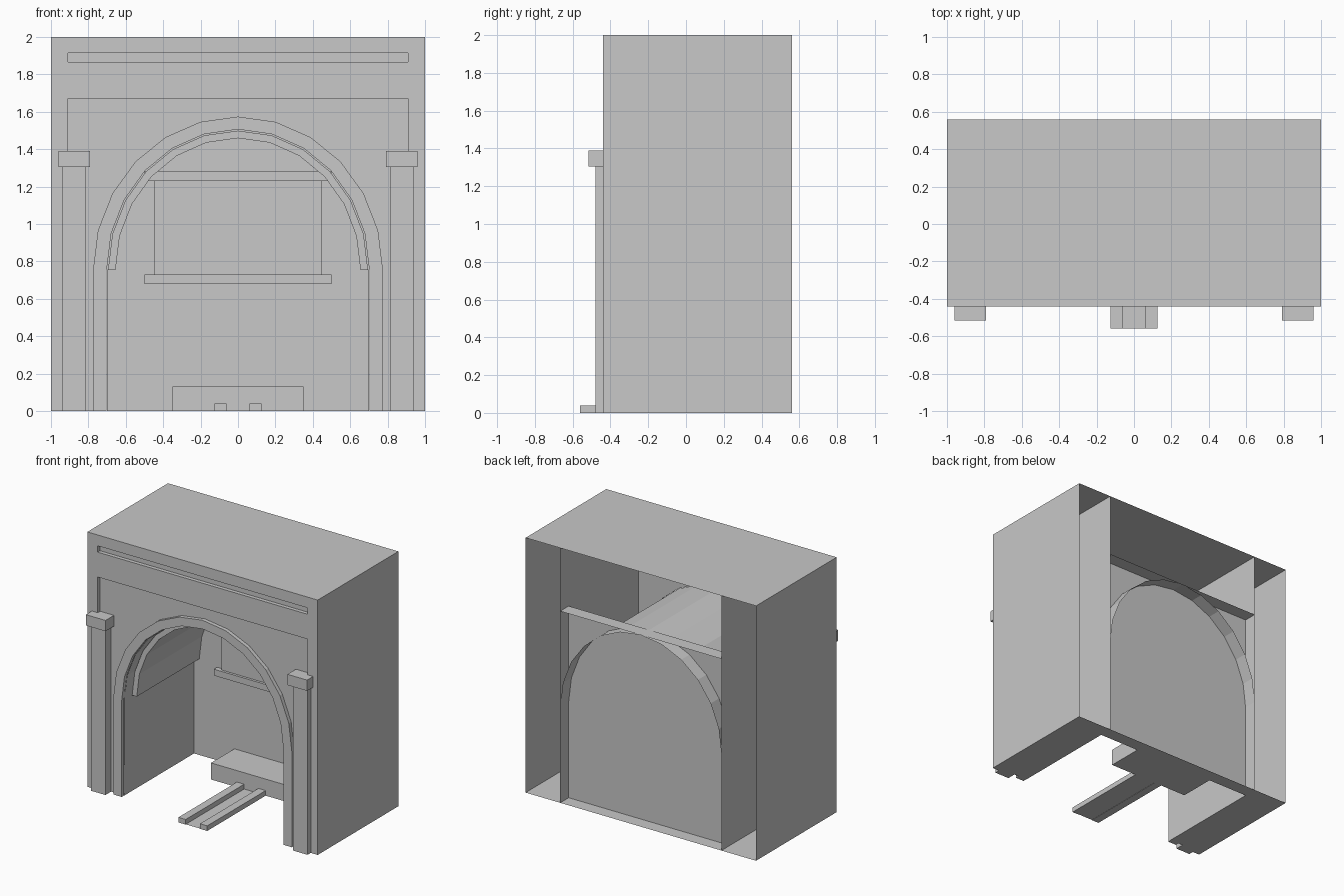
import bpy, bmesh, math

if "Cube" in bpy.data.objects:
    bpy.data.objects.remove(bpy.data.objects["Cube"])

stone = bpy.data.materials.new("stone_grey")
stone.diffuse_color = (0.58, 0.58, 0.58, 1)
stone.use_nodes = True
stone.node_tree.nodes["Principled BSDF"].inputs["Base Color"].default_value = stone.diffuse_color

FRONT, REC, BACK, END = -0.44, -0.41, 0.455, 0.56   # main depths
SPRING = 0.754                                      # height where arches start


def sheet(name, polys, mirror=False):
    """Object from separate polygons, optionally mirrored across x = 0."""
    bm = bmesh.new()
    for poly in polys:
        bm.faces.new([bm.verts.new(p) for p in poly])
        if mirror:
            bm.faces.new([bm.verts.new((-x, y, z)) for x, y, z in reversed(poly)])
    bmesh.ops.remove_doubles(bm, verts=bm.verts, dist=0.0001)
    me = bpy.data.meshes.new(name)
    bm.to_mesh(me)
    bm.free()
    me.materials.append(stone)
    ob = bpy.data.objects.new(name, me)
    bpy.context.collection.objects.link(ob)
    return ob


def box(name, x0, x1, y0, y1, z0, z1):
    a = [(x0, y0), (x1, y0), (x1, y1), (x0, y1)]
    polys = [[(x, y, z1) for x, y in a], [(x, y, z0) for x, y in reversed(a)]]
    for i in range(4):
        (p, q), (r, s) = a[i], a[(i + 1) % 4]
        polys.append([(p, q, z0), (r, s, z0), (r, s, z1), (p, q, z1)])
    return sheet(name, polys)


def rect_xz(x0, x1, z0, z1, y):
    return [(x0, y, z0), (x1, y, z0), (x1, y, z1), (x0, y, z1)]


def rect_yz(x, y0, y1, z0, z1):
    return [(x, y0, z0), (x, y1, z0), (x, y1, z1), (x, y0, z1)]


def rect_xy(x0, x1, y0, y1, z):
    return [(x0, y0, z), (x1, y0, z), (x1, y1, z), (x0, y1, z)]


def arch(a, b):
    """Faceted half ellipse from +x to -x, 12 segments."""
    return [(a * math.cos(math.pi * i / 12), SPRING + b * math.sin(math.pi * i / 12))
            for i in range(13)]


def strip(pts, y0, y1):
    return [[(p[0], y0, p[1]), (q[0], y0, q[1]), (q[0], y1, q[1]), (p[0], y1, p[1])]
            for p, q in zip(pts, pts[1:])]


def arch_band(name, outer, inner, y0, y1):
    """Solid band between two matching arch lines."""
    polys = strip(outer, y0, y1) + strip(inner[::-1], y0, y1)
    for i in range(len(outer) - 1):
        ring = [outer[i], inner[i], inner[i + 1], outer[i + 1]]
        polys.append([(x, y0, z) for x, z in ring])
        polys.append([(x, y1, z) for x, z in reversed(ring)])
    for k in (0, -1):
        polys += strip([outer[k], inner[k]], y0, y1)
    ob = sheet(name, polys)
    bm = bmesh.new()
    bm.from_mesh(ob.data)
    bmesh.ops.recalc_face_normals(bm, faces=bm.faces)
    bm.to_mesh(ob.data)
    bm.free()


# Outer shell, open at the back
sheet("roof", [rect_xy(-1, 1, FRONT, END, 2)])
sheet("outer_side", [rect_yz(1, FRONT, END, 0, 2)], True)
sheet("base", [
    [(1, FRONT, 0), (0.91, FRONT, 0), (0.91, REC, 0), (0.7, REC, 0), (0.7, END, 0), (1, END, 0)],
    [(0.7, BACK, 0), (0, BACK, 0), (0, END, 0), (0.7, END, 0)]], True)

# Front wall with a recessed frieze and a recessed panel around the arch
sheet("front_wall", [rect_xz(0.91, 1, 0, 2, FRONT),
                     rect_xz(0, 0.91, 1.915, 2, FRONT),
                     rect_xz(0, 0.91, 1.67, 1.865, FRONT)], True)
outer = arch(0.775, 0.82)
inner = arch(0.702, 0.752)
half = [(0.91, 0), (0.91, 1.67), (0, 1.67)] + outer[:7][::-1] + [(0.775, 0)]
sheet("recessed_panel", [
    [(x, REC, z) for x, z in reversed(half)],
    rect_yz(0.91, FRONT, REC, 0, 1.67),
    rect_xy(0, 0.91, FRONT, REC, 1.67)], True)
sheet("recessed_frieze", [
    rect_xz(0, 0.91, 1.865, 1.915, REC),
    rect_yz(0.91, FRONT, REC, 1.865, 1.915),
    rect_xy(0, 0.91, FRONT, REC, 1.865),
    rect_xy(0, 0.91, FRONT, REC, 1.915)], True)

# Raised trim around the opening, straight legs included
arch_band("arch_trim", [(0.775, 0)] + outer + [(-0.775, 0)],
          [(0.702, 0)] + inner + [(-0.702, 0)], FRONT, REC)

# Tunnel interior
sheet("tunnel_wall", [rect_yz(0.7, REC, END, 0, 2)], True)
sheet("tunnel_vault", strip(arch(0.7, 0.75), REC, END))
arch_band("vault_lining", arch(0.695, 0.745), arch(0.655, 0.705), -0.32, BACK)
sheet("tunnel_back_wall", [rect_xz(-0.7, 0.7, 0, 1.504, BACK)])
sheet("back_ledge", [rect_xy(-0.7, 0.7, BACK, END, 1.504)])

# Window on the back wall
box("window_panel", -0.45, 0.45, 0.435, BACK, 0.73, 1.23)
box("window_sill", -0.5, 0.5, 0.415, BACK, 0.68, 0.73)
box("window_lintel", -0.5, 0.5, 0.415, BACK, 1.23, 1.28)

# Platform and rails
box("platform", -0.35, 0.35, 0.165, BACK, 0, 0.13)
sheet("track_bed", [rect_xy(-0.062, 0.062, -0.56, 0.165, 0.002)])

for side, s in (("left", -1), ("right", 1)):
    def pair(name, a, b, *rest):
        x0, x1 = sorted((s * a, s * b))
        box(side + "_" + name, x0, x1, *rest)
    pair("rail", 0.062, 0.125, -0.56, 0.165, 0, 0.04)
    pair("pillar", 0.815, 0.94, -0.48, REC, 0, 1.305)
    pair("pillar_cap", 0.79, 0.96, -0.515, REC, 1.305, 1.39)
